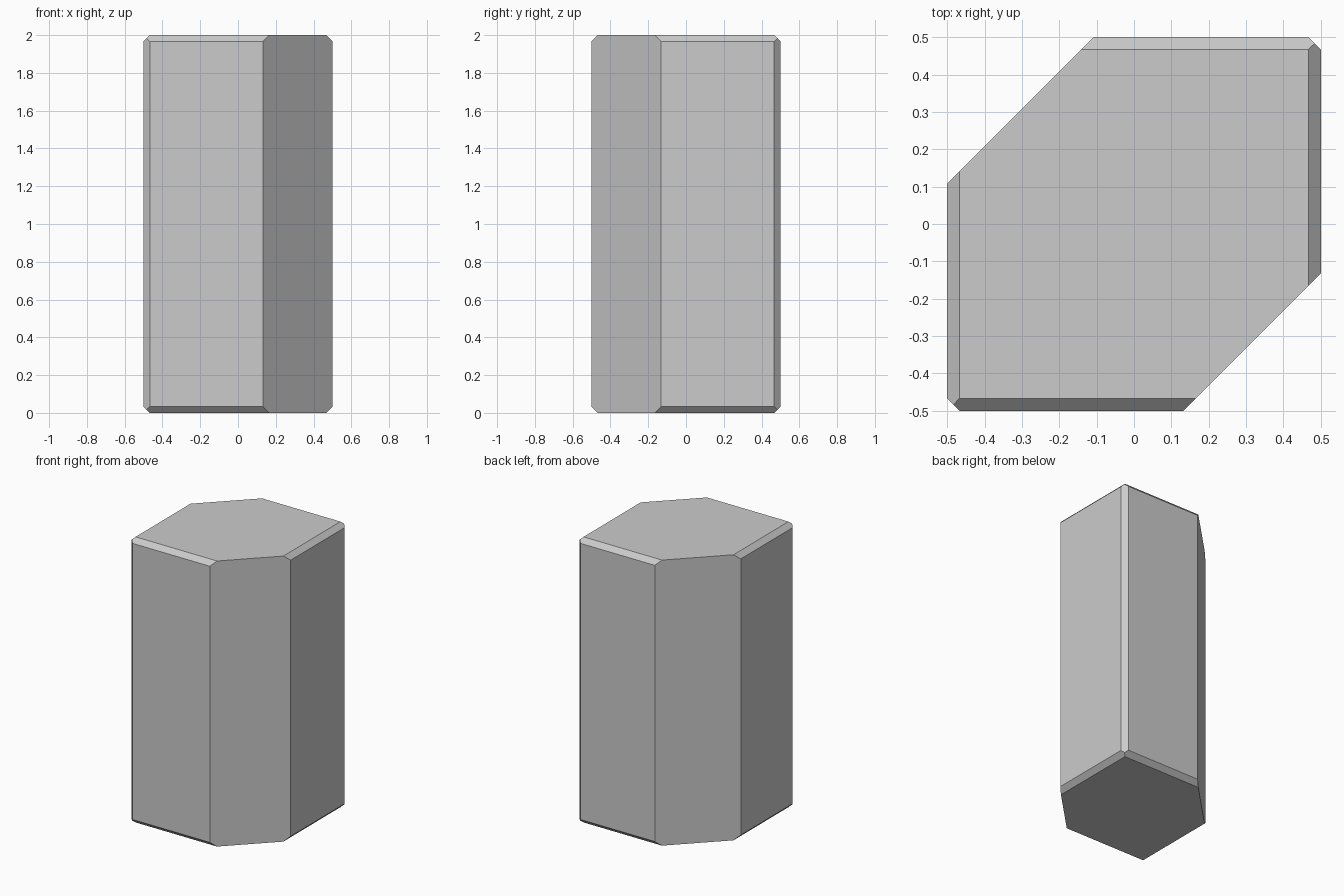
import bpy, bmesh
from mathutils import Vector

if "Cube" in bpy.data.objects:
    bpy.data.objects.remove(bpy.data.objects["Cube"])

CHAMFER = 0.033

bm = bmesh.new()
# Square block, 1 x 1 x 2, standing on the ground
bmesh.ops.create_cube(bm, size=1.0)
for v in bm.verts:
    v.co.z = (v.co.z + 0.5) * 2


def slice_off(normal, point):
    """Remove everything beyond a plane and cap the opening."""
    geom = bm.verts[:] + bm.edges[:] + bm.faces[:]
    cut = bmesh.ops.bisect_plane(bm, geom=geom, dist=1e-6, plane_co=point,
                                 plane_no=normal, clear_outer=True)
    edges = [e for e in cut["geom_cut"] if isinstance(e, bmesh.types.BMEdge)]
    bmesh.ops.contextual_create(bm, geom=edges)


def chamfer(direction):
    """Flat 45 degree chamfer on the block edge lying in this direction."""
    n = Vector(direction)
    edge = Vector((n.x * 0.5, n.y * 0.5, 1 + n.z))
    slice_off(n.normalized(), edge - n * CHAMFER / 2)


# Chamfers around the top and bottom and on two opposite upright edges
for s in (-1, 1):
    chamfer((s, s, 0))
    for z in (-1, 1):
        chamfer((s, 0, z))
        chamfer((0, s, z))

# Large flat cuts across the other two upright edges
slice_off(Vector((-1, 1, 0)).normalized(), Vector((-0.304, 0.304, 1)))
slice_off(Vector((1, -1, 0)).normalized(), Vector((0.316, -0.316, 1)))

bmesh.ops.recalc_face_normals(bm, faces=bm.faces)
mesh = bpy.data.meshes.new("pillar_block")
bm.to_mesh(mesh)
bm.free()
bpy.context.collection.objects.link(bpy.data.objects.new("pillar_block", mesh))
